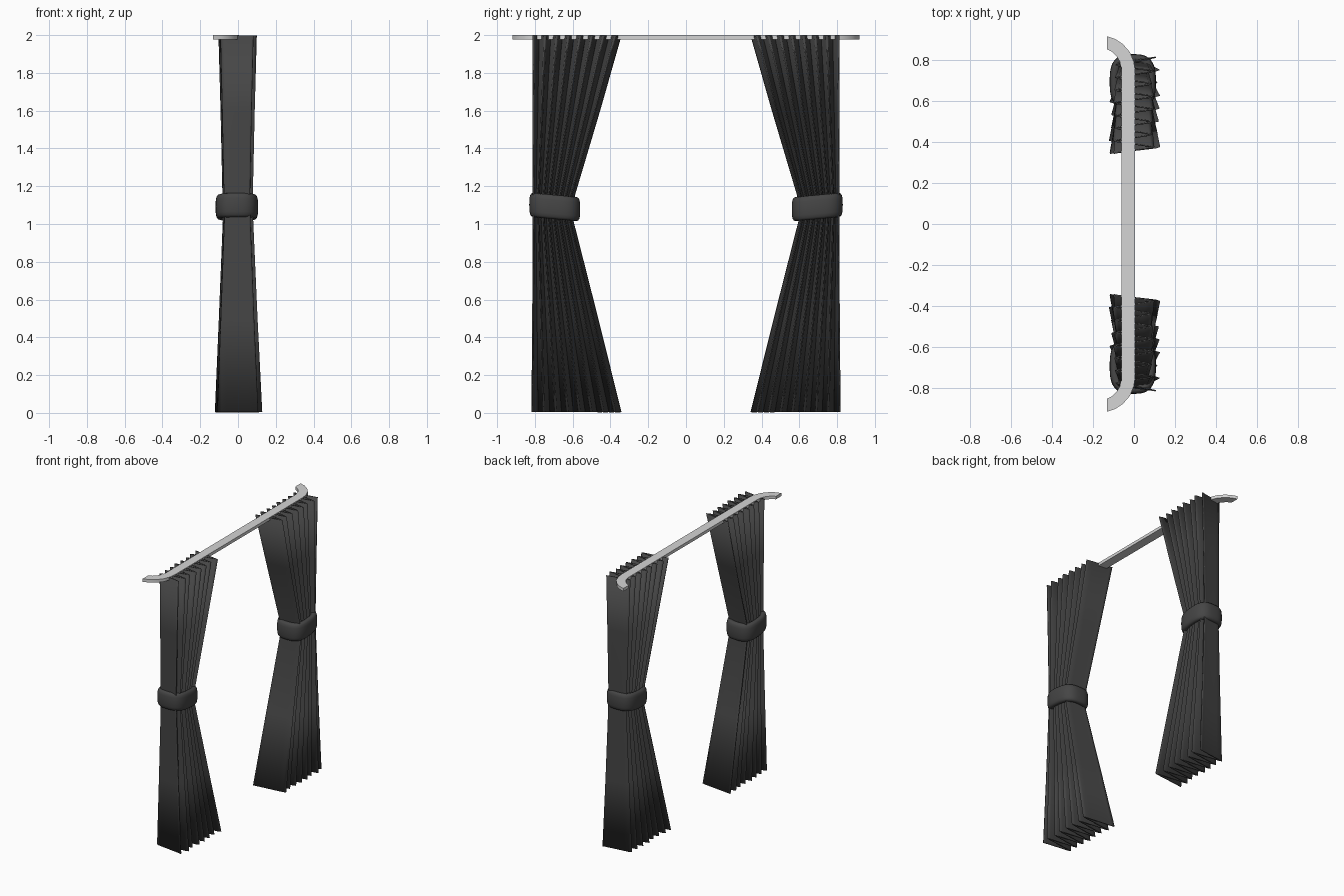
import bpy, math, random
from mathutils import Vector

if "Cube" in bpy.data.objects:
    bpy.data.objects.remove(bpy.data.objects["Cube"])

random.seed(4)


def material(name, v):
    m = bpy.data.materials.new(name)
    m.diffuse_color = (v, v, v, 1)
    m.use_nodes = True
    m.node_tree.nodes["Principled BSDF"].inputs["Base Color"].default_value = m.diffuse_color
    return m


FABRIC = material("charcoal fabric", 0.06)
METAL = material("light grey rail", 0.66)


def make(name, verts, faces, mat, angle=40):
    me = bpy.data.meshes.new(name)
    me.from_pydata(verts, [], faces)
    me.materials.append(mat)
    ob = bpy.data.objects.new(name, me)
    bpy.context.collection.objects.link(ob)
    bpy.ops.object.select_all(action='DESELECT')
    ob.select_set(True)
    bpy.context.view_layer.objects.active = ob
    bpy.ops.object.mode_set(mode='EDIT')
    bpy.ops.mesh.select_all(action='SELECT')
    bpy.ops.mesh.normals_make_consistent(inside=False)
    bpy.ops.object.mode_set(mode='OBJECT')
    bpy.ops.object.shade_smooth_by_angle(angle=math.radians(angle))
    return ob


# Curtain levels: z, inner y, outer y, pleat depth, x centre
LEVELS = [(0.004, 0.345, 0.815, 0.122, 0.003), (0.5, 0.468, 0.811, 0.099, 0.001),
          (1.02, 0.60, 0.808, 0.077, 0.0), (1.15, 0.592, 0.808, 0.077, -0.002),
          (1.6, 0.458, 0.808, 0.087, -0.002), (1.997, 0.345, 0.808, 0.098, -0.002)]
PANELS, STEPS = 15, 8
DEPTH = [random.uniform(0.88, 1.0) for _ in range(PANELS + 1)]
DEPTH[0] = 0.85
DEPTH[2] = DEPTH[13] = DEPTH[14] = 1.0


def curtain(name, side):
    n = PANELS * STEPS + 1
    verts, faces = [], []
    for z, yi, yo, amp, cx in LEVELS:
        for i in range(n):
            u = i / STEPS
            wave = math.asin(0.975 * math.cos(math.pi * u)) / math.asin(0.975)
            x = cx + amp * wave * DEPTH[round(u)]
            y = yo + (yi - yo) * u / PANELS
            verts.append((x, side * y, z))
    for r in range(len(LEVELS) - 1):
        for i in range(n - 1):
            a = r * n + i
            faces.append((a, a + 1, a + n + 1, a + n))
    ob = make(name, verts, faces, FABRIC)
    mod = ob.modifiers.new("cloth thickness", 'SOLIDIFY')
    mod.thickness = 0.007
    mod.offset = 0


def spow(v, p):
    return math.copysign(abs(v) ** p, v)


# Puffy tie band: rounded section swept round a rounded rectangle, sloping inward
def tie_band(name, side):
    n, m = 48, 16
    verts, faces = [], []
    for i in range(n):
        a = 2 * math.pi * i / n
        ca, sa = spow(math.cos(a), 0.7), spow(math.sin(a), 0.7)
        for j in range(m):
            b = 2 * math.pi * j / m
            t = 0.023 * spow(math.cos(b), 0.75)
            h = 0.064 * spow(math.sin(b), 0.6)
            dy = (0.112 + t) * sa
            verts.append((-0.006 + (0.09 + t) * ca, side * (0.695 + dy), 1.09 + h + 0.09 * dy))
            i2, j2 = (i + 1) % n, (j + 1) % m
            faces.append((i * m + j, i2 * m + j, i2 * m + j2, i * m + j2))
    make(name, verts, faces, FABRIC, 60)


for label, s in (("left", -1), ("right", 1)):
    curtain(label + "_curtain", s)
    tie_band(label + "_tie_band", s)

# Curtain rail: outer and inner edges of the bent strip, mirrored in y
outer = [(0.006, 0.74), (0.0, 0.79), (-0.02, 0.84), (-0.055, 0.88), (-0.09, 0.903), (-0.133, 0.918)]
inner = [(-0.06, 0.74), (-0.062, 0.765), (-0.07, 0.795), (-0.085, 0.82), (-0.105, 0.84), (-0.133, 0.855)]
pairs = [((ox, -oy), (ix, -iy)) for (ox, oy), (ix, iy) in reversed(list(zip(outer, inner)))]
pairs += list(zip(outer, inner))
rv, rf = [], []
for o, i in pairs:
    rv += [(*o, 1.978), (*o, 2.0), (*i, 2.0), (*i, 1.978)]
for k in range(len(pairs) - 1):
    for e in range(4):
        f = (e + 1) % 4
        rf.append((4 * k + e, 4 * k + f, 4 * k + 4 + f, 4 * k + 4 + e))
last = 4 * (len(pairs) - 1)
rf += [(0, 1, 2, 3), (last, last + 1, last + 2, last + 3)]
make("curtain_rail", rv, rf, METAL, 30)
